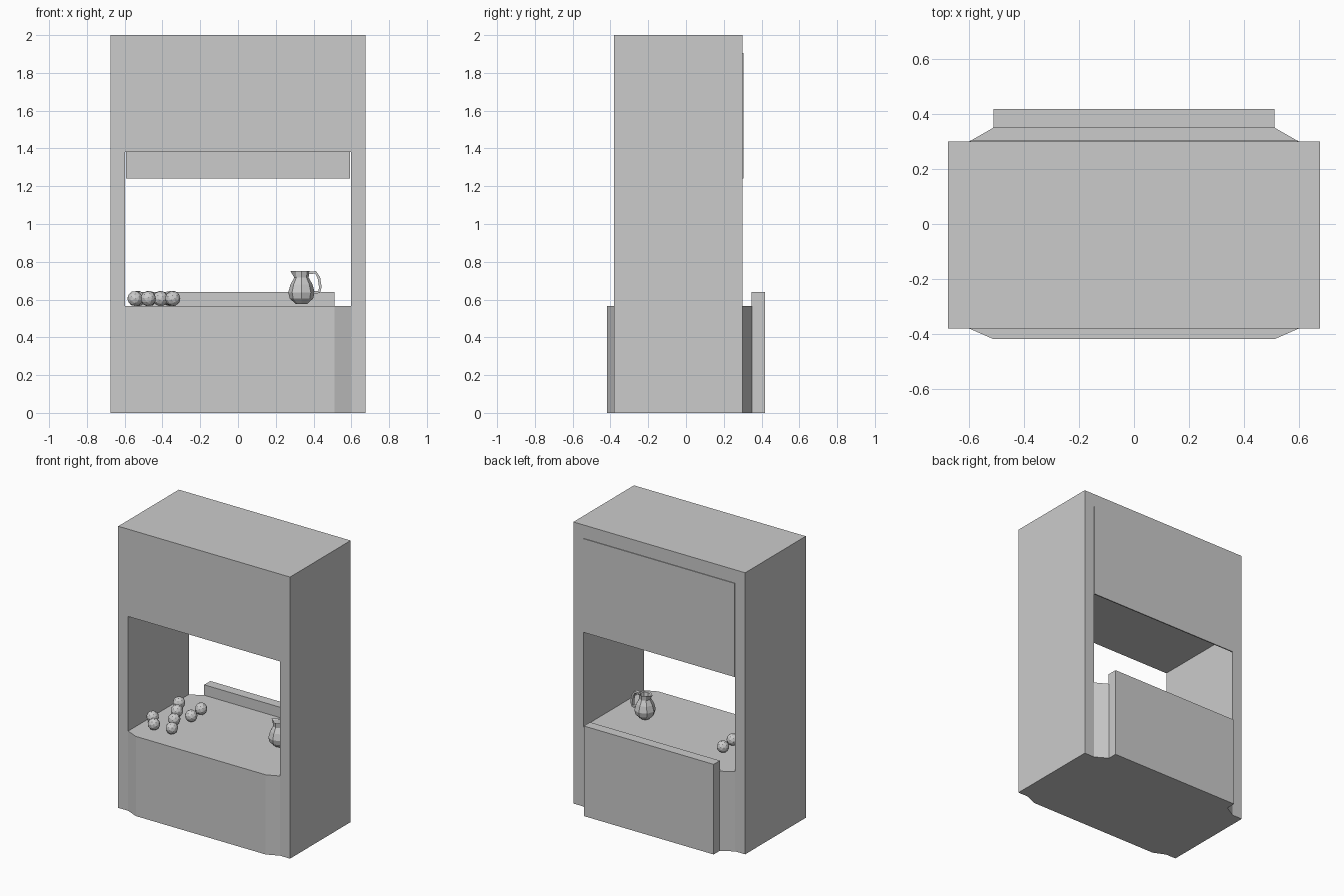
import bpy, bmesh, math
from mathutils import Vector

cube = bpy.data.objects.get("Cube")
if cube:
    bpy.data.objects.remove(cube, do_unlink=True)

GREY = (0.6, 0.6, 0.6, 1)
mat = bpy.data.materials.new("plain_grey")
mat.use_nodes = True
mat.diffuse_color = GREY
mat.node_tree.nodes["Principled BSDF"].inputs["Base Color"].default_value = GREY


def finish(name, bm):
    bmesh.ops.recalc_face_normals(bm, faces=bm.faces)
    mesh = bpy.data.meshes.new(name)
    bm.to_mesh(mesh)
    bm.free()
    mesh.materials.append(mat)
    obj = bpy.data.objects.new(name, mesh)
    bpy.context.collection.objects.link(obj)
    return obj


def prism(name, points, offset):
    """Extrude a closed outline along an offset."""
    bm = bmesh.new()
    face = bm.faces.new([bm.verts.new(p) for p in points])
    new = bmesh.ops.extrude_face_region(bm, geom=[face], use_keep_orig=True)["geom"]
    bmesh.ops.translate(bm, vec=offset, verts=[v for v in new if isinstance(v, bmesh.types.BMVert)])
    return finish(name, bm)


def box(name, x, y, z):
    pts = [(x[0], y[0], z[0]), (x[1], y[0], z[0]), (x[1], y[1], z[0]), (x[0], y[1], z[0])]
    return prism(name, pts, (0, 0, z[1] - z[0]))


OUT, INN, FRONT, BACK = 0.675, 0.597, -0.38, 0.30
COUNTER = 0.566

# Cabinet: tall arch with an open window through it
arch = [(-OUT, 0), (-OUT, 2), (OUT, 2), (OUT, 0), (INN, 0), (INN, 1.38), (-INN, 1.38), (-INN, 0)]
prism("cabinet_frame", [(x, FRONT, z) for x, z in arch], (0, BACK - FRONT, 0))

# Counter with chamfered front and back edges
half = [(INN, BACK), (0.51, 0.35)]
outline = [(INN, FRONT), *half, (-0.51, 0.35), (-INN, BACK), (-INN, FRONT), (-0.51, -0.418), (0.51, -0.418)]
prism("counter", [(x, y, 0) for x, y in outline], (0, 0, COUNTER))

# Back board behind the counter and thin hanging panel above
box("back_board", (-0.51, 0.51), (0.348, 0.418), (0, 0.64))
box("hanging_panel", (-0.594, 0.594), (BACK - 0.003, BACK + 0.005), (1.24, 1.905))

# Loose round fruit on the counter
spots = [(-.545, -.18), (-.475, -.265), (-.53, .095), (-.47, -.013),
         (-.41, -.13), (-.345, -.25), (-.36, .10), (-.35, -.025)]
for i, (x, y) in enumerate(spots):
    bm = bmesh.new()
    bmesh.ops.create_icosphere(bm, subdivisions=2, radius=0.041)
    fruit = finish(f"fruit_{i + 1}", bm)
    fruit.location = (x, y, COUNTER + 0.039)
    fruit.rotation_euler = (0, math.pi / 2, i)

# Jug: lathed body, neck pulled out to a spout
JUG = Vector((0.336, -0.02, COUNTER))
SIDES = 8
profile = [(0.03, 0.01), (0.062, 0.04), (0.07, 0.072), (0.058, 0.115),
           (0.038, 0.15), (0.042, 0.184), (0.034, 0.178), (0.03, 0.15)]
bm = bmesh.new()
rings = []
for r, z in profile:
    ring = []
    for k in range(SIDES):
        a = math.tau * k / SIDES
        p = Vector((r * math.cos(a), r * math.sin(a), z))
        if z > 0.16 and k == SIDES // 2:
            p.x -= 0.016
        ring.append(bm.verts.new(p + JUG))
    rings.append(ring)
for low, high in zip(rings, rings[1:]):
    for k in range(SIDES):
        n = (k + 1) % SIDES
        bm.faces.new((low[k], low[n], high[n], high[k]))
bm.faces.new(rings[0])
bm.faces.new(rings[-1])
finish("jug_body", bm)

# Jug handle: square section swept along a bent path
path = [(0.036, 0.175), (0.075, 0.178), (0.092, 0.15), (0.1, 0.1), (0.094, 0.075), (0.06, 0.07)]
bm = bmesh.new()
sections = []
for i, (x, z) in enumerate(path):
    before, after = path[max(i - 1, 0)], path[min(i + 1, len(path) - 1)]
    side = Vector((before[1] - after[1], 0, after[0] - before[0])).normalized() * 0.007
    wide = Vector((0, 0.012, 0))
    c = JUG + Vector((x, 0, z))
    sections.append([bm.verts.new(c + p) for p in (side + wide, side - wide, -side - wide, wide - side)])
for s, t in zip(sections, sections[1:]):
    for k in range(4):
        n = (k + 1) % 4
        bm.faces.new((s[k], s[n], t[n], t[k]))
bm.faces.new(sections[0])
bm.faces.new(sections[-1])
finish("jug_handle", bm)
